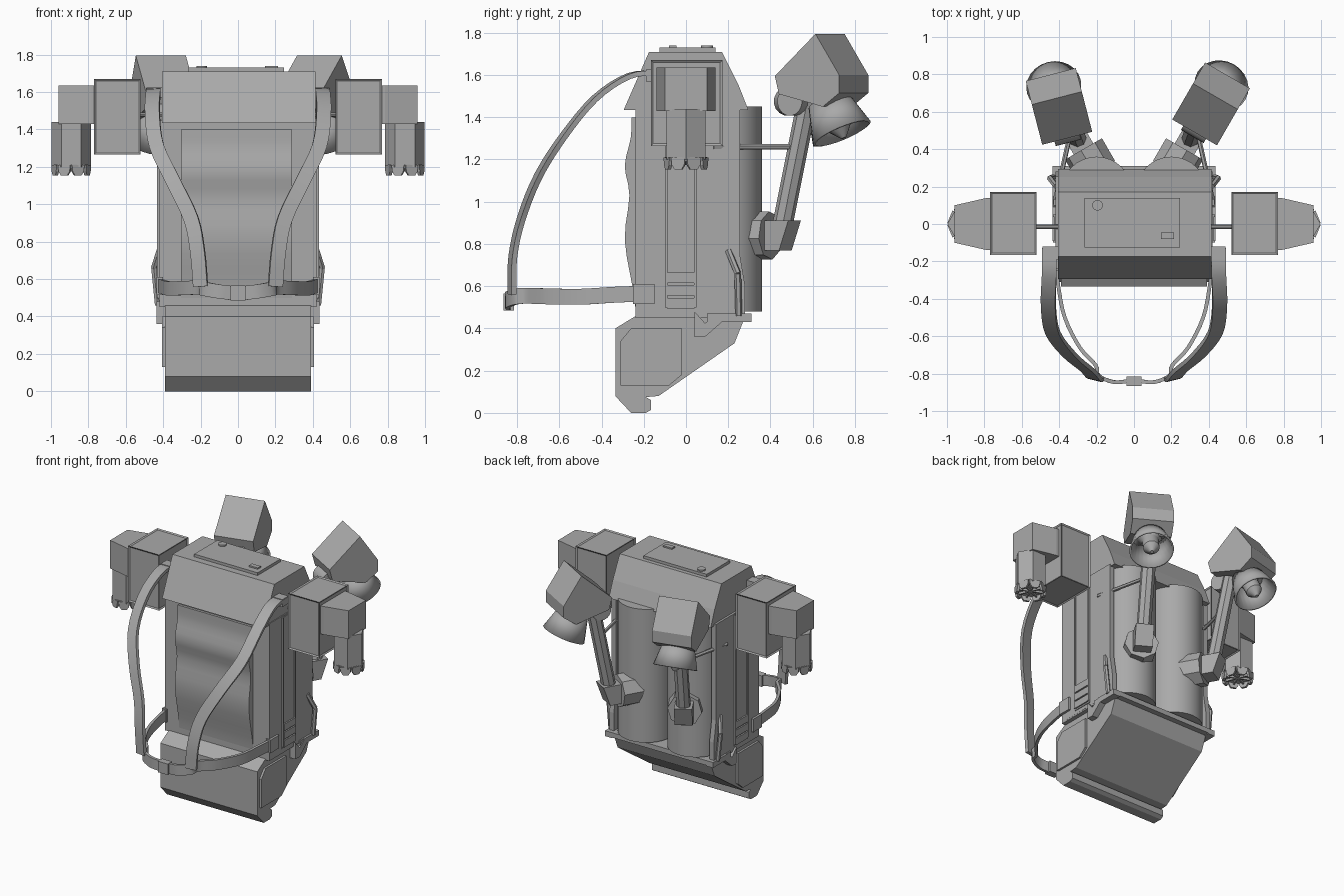
import bpy, bmesh, math
from mathutils import Vector, Matrix

if "Cube" in bpy.data.objects:
    bpy.data.objects.remove(bpy.data.objects["Cube"])

grey = bpy.data.materials.new("plain grey")
grey.use_nodes = True
grey.diffuse_color = (0.4, 0.4, 0.4, 1)
grey.node_tree.nodes["Principled BSDF"].inputs["Base Color"].default_value = (0.4, 0.4, 0.4, 1)


def finish(name, bm, smooth=False, inset=0.0):
    bmesh.ops.recalc_face_normals(bm, faces=bm.faces)
    if inset:
        bmesh.ops.inset_individual(bm, faces=bm.faces[:], thickness=inset, depth=-inset / 2)
    mesh = bpy.data.meshes.new(name)
    bm.to_mesh(mesh)
    bm.free()
    mesh.materials.append(grey)
    obj = bpy.data.objects.new(name, mesh)
    bpy.context.collection.objects.link(obj)
    if smooth:
        bpy.ops.object.select_all(action='DESELECT')
        obj.select_set(True)
        bpy.context.view_layer.objects.active = obj
        bpy.ops.object.shade_smooth_by_angle(angle=math.radians(35))
    return obj


def loft(name, rings, smooth=False, caps=True, inset=0.0):
    """Skin a list of closed rings of points."""
    bm = bmesh.new()
    loops = [[bm.verts.new(p) for p in ring] for ring in rings]
    n = len(loops[0])
    for a, b in zip(loops, loops[1:]):
        for i in range(n):
            bm.faces.new((a[i], a[(i + 1) % n], b[(i + 1) % n], b[i]))
    if caps:
        bm.faces.new(loops[0])
        bm.faces.new(loops[-1])
    return finish(name, bm, smooth, inset)


def slab(name, profile, x0, x1, m=Matrix(), smooth=False, inset=0.0):
    """Extrude a (y, z) profile across x."""
    return loft(name, [[m @ Vector((x, y, z)) for y, z in profile] for x in (x0, x1)], smooth, inset=inset)


def box(name, x0, x1, y0, y1, z0, z1, m=Matrix(), inset=0.0):
    return slab(name, [(y0, z0), (y1, z0), (y1, z1), (y0, z1)], x0, x1, m, inset=inset)


def tube(name, a, b, r, r2=None, n=8, smooth=False, caps=True, spin=0.0):
    a, b = Vector(a), Vector(b)
    q = Vector((0, 0, 1)).rotation_difference(b - a)
    rings = []
    for c, rad in ((a, r), (b, r if r2 is None else r2)):
        rings.append([c + q @ Vector((rad * math.cos(spin + math.tau * i / n),
                                      rad * math.sin(spin + math.tau * i / n), 0)) for i in range(n)])
    return loft(name, rings, smooth, caps)


def smooth_path(pts, steps=4):
    """Catmull-Rom resampling."""
    p = [Vector(v) for v in pts]
    p = [2 * p[0] - p[1]] + p + [2 * p[-1] - p[-2]]
    out = []
    for a, b, c, d in zip(p, p[1:], p[2:], p[3:]):
        for k in range(steps):
            t = k / steps
            out.append(0.5 * (2 * b + (c - a) * t + (2 * a - 5 * b + 4 * c - d) * t * t
                              + (3 * b - a - 3 * c + d) * t ** 3))
    return out + [p[-2]]


def ribbon(name, pts, across, width, thick):
    path = smooth_path(pts)
    rings = []
    for i, p in enumerate(path):
        t = (path[min(i + 1, len(path) - 1)] - path[max(i - 1, 0)]).normalized()
        w = Vector(across)
        w = (w - t * w.dot(t)).normalized() * width / 2
        h = t.cross(w).normalized() * thick / 2
        rings.append([p + w + h, p - w + h, p - w - h, p + w - h])
    return loft(name, rings, True)


# Main casing, bulging back pad and top cap
box("core", -0.42, 0.42, -0.24, 0.18, 0.45, 1.45)
wave = smooth_path([(0, -0.24, 0.5), (0, -0.25, 0.58), (0, -0.29, 0.82), (0, -0.268, 1.03),
                    (0, -0.29, 1.17), (0, -0.262, 1.3), (0, -0.258, 1.4)], 3)
slab("back_pad", [(-0.2, 0.5)] + [(p.y, p.z) for p in wave] + [(-0.2, 1.4)], -0.305, 0.29, smooth=True)
cap = [(-0.295, 1.435), (-0.175, 1.71), (0.17, 1.71), (0.25, 1.55), (0.295, 1.435)]
slab("top_cap", cap, -0.405, 0.415)
box("top_plate", -0.265, 0.245, -0.125, 0.14, 1.705, 1.73)
tube("top_knob", (-0.195, 0.1, 1.72), (-0.195, 0.1, 1.74), 0.028, n=16, smooth=True)
box("top_switch", 0.145, 0.215, -0.08, -0.045, 1.72, 1.74)

# Lower box with sloped underside and bottom lip
base = [(-0.335, 0.08), (-0.335, 0.4), (-0.22, 0.47), (0.27, 0.47), (0.27, 0.43),
        (0.23, 0.33), (-0.13, 0.08), (-0.19, 0.075), (-0.165, 0.06), (-0.165, 0.015),
        (-0.19, 0.0), (-0.26, 0.0)]
slab("lower_box", base, -0.39, 0.39)
box("rear_lip", -0.43, 0.43, 0.1, 0.31, 0.435, 0.47)

wall = [(-0.2, 0.46), (0.28, 0.46), (0.28, 0.6), (0.255, 0.75), (0.255, 1.45), (-0.2, 1.45)]
octa = [(-0.31, 0.13), (-0.08, 0.13), (-0.02, 0.18), (-0.02, 0.4), (-0.26, 0.4), (-0.31, 0.34)]
bracket = [(0.04, 0.48), (0.04, 0.36), (0.09, 0.36), (0.17, 0.43), (0.31, 0.43),
           (0.31, 0.47), (0.15, 0.47), (0.09, 0.425)]

for s, side in ((1, "left_"), (-1, "right_")):
    def P(x, y, z):
        return (s * x, y, z)

    slab(side + "side_wall", wall, s * 0.385, s * 0.421)
    slab(side + "base_panel", octa, s * 0.38, s * 0.405)
    slab(side + "base_bracket", bracket, s * 0.38, s * 0.435)
    tube(side + "tank", P(0.2, 0.17, 0.48), P(0.2, 0.17, 1.45), 0.19, n=32, smooth=True)

    # Side channel with vent slats
    for y in (-0.1, 0.038):
        box(side + "channel_edge", s * 0.41, s * 0.434, y, y + 0.012, 0.5, 1.44)
    box(side + "channel_floor", s * 0.41, s * 0.426, -0.1, 0.05, 0.485, 1.44)
    for k in range(3):
        box(side + "vent_slat", s * 0.41, s * 0.436, -0.09, 0.04, 0.495 + 0.06 * k, 0.545 + 0.06 * k)
    grip = [P(0.415, 0.2, 0.77), P(0.45, 0.245, 0.66), P(0.43, 0.25, 0.46)]
    for a, b in zip(grip, grip[1:]):
        tube(side + "bent_grip", a, b, 0.016, n=6)

    # Thruster pod on its mount
    tube(side + "pod_axle", P(0.4, -0.015, 1.48), P(0.54, -0.015, 1.48), 0.011)
    box(side + "pod_case", s * 0.52, s * 0.77, -0.165, 0.172, 1.265, 1.67, inset=0.014)
    loft(side + "pod_head", [[P(x, y, z) for y, z in ((-h, z0), (h, z0), (h, 1.635), (-h, 1.635))]
                             for x, h, z0 in ((0.755, 0.14, 1.43), (0.785, 0.14, 1.43), (0.96, 0.1, 1.43))])
    tube(side + "thruster", P(0.892, 0, 1.2), P(0.892, 0, 1.44), 0.106, n=6)
    tube(side + "nozzle_ring", P(0.892, 0, 1.19), P(0.892, 0, 1.212), 0.1, n=12)
    for k in range(8):
        m = Matrix.Translation(P(0.892, 0, 1.2)) @ Matrix.Rotation(math.tau * (k + 0.5) / 8, 4, 'Z')
        claw = [(-0.036, 0.01), (0.036, 0.01), (0.032, -0.025), (0.018, -0.047), (-0.018, -0.047), (-0.032, -0.025)]
        slab(side + "nozzle_claw", claw, 0.084, 0.1, m)
        box(side + "nozzle_spoke", 0, 0.09, -0.005, 0.005, -0.025, 0, m)

    # Shoulder strap, waist belt and their anchors
    box(side + "strap_anchor", s * 0.4, s * 0.49, -0.19, -0.12, 1.57, 1.625)
    ribbon(side + "shoulder_strap", [P(0.453, -0.13, 1.61), P(0.453, -0.27, 1.595), P(0.458, -0.43, 1.49),
           P(0.435, -0.58, 1.31), P(0.345, -0.7, 1.12), P(0.25, -0.78, 0.92), P(0.215, -0.82, 0.74),
           P(0.2, -0.825, 0.56)], (1, s * 0.25, 0), 0.078, 0.024)
    box(side + "belt_anchor", s * 0.4, s * 0.437, -0.25, -0.15, 0.515, 0.61)
    ribbon(side + "waist_belt", [P(0.425, -0.17, 0.565), P(0.405, -0.33, 0.56), P(0.37, -0.5, 0.55),
           P(0.29, -0.66, 0.552), P(0.205, -0.755, 0.555), P(0.19, -0.81, 0.55), P(0.11, -0.845, 0.535),
           P(0.03, -0.84, 0.525)], (0, 0, 1), 0.075, 0.02)

    # Jointed lamp arm
    d = Vector((s * 0.5, 0.866, 0))
    hub = Vector((s * 0.2, 0.28, 0.84))
    tube(side + "arm_hub", hub, hub + d * 0.14, 0.115, n=8, spin=math.pi / 8)
    m = Matrix.Translation(hub) @ Matrix.Rotation(-s * math.radians(30), 4, 'Z')
    slab(side + "arm_elbow", [(0.1, -0.07), (0.22, -0.07), (0.27, 0.07), (0.13, 0.07)], -0.06, 0.06, m)
    tube(side + "arm_post", hub + d * 0.2 + Vector((0, 0, 0.03)), P(0.345, 0.575, 1.48), 0.048)
    tube(side + "arm_brace", P(0.42, 0.13, 1.26), P(0.33, 0.53, 1.26), 0.013, n=6)

    # Lamp head, turned further out on one side
    start, turn = ((0.33, 0.5, 0), -30) if s > 0 else ((-0.36, 0.47, 0), 14.5)
    m = Matrix.Translation(start) @ Matrix.Rotation(math.radians(turn), 4, 'Z')
    slab(side + "lamp_head", [(-0.012, 1.595), (0.21, 1.795), (0.34, 1.6), (0.34, 1.515),
                              (0.25, 1.45), (0.01, 1.51)], -0.138, 0.138, m)
    tube(side + "lamp_knuckle", m @ Vector((-0.07, 0.03, 1.475)), m @ Vector((0.07, 0.03, 1.475)),
         0.068, n=16, smooth=True)
    top, rim = Vector((0, 0.2, 1.48)), Vector((0, 0.275, 1.325))
    shade = tube(side + "lamp_shade", m @ top, m @ rim, 0.1, 0.148, 24, True, False)
    shell = shade.modifiers.new("wall", 'SOLIDIFY')
    shell.thickness = 0.012
    mid = top.lerp(rim, 0.4)
    low = top.lerp(rim, 0.85)
    tube(side + "lamp_socket", m @ top, m @ mid, 0.09, 0.055, 16, True)
    tube(side + "lamp_bulb", m @ mid, m @ low, 0.055, 0.055, 16, True)
    tube(side + "bulb_tip", m @ low, m @ top.lerp(rim, 1.15), 0.055, 0.012, 16, True)

# Belt buckle
box("belt_buckle", -0.04, 0.04, -0.865, -0.815, 0.485, 0.565)
